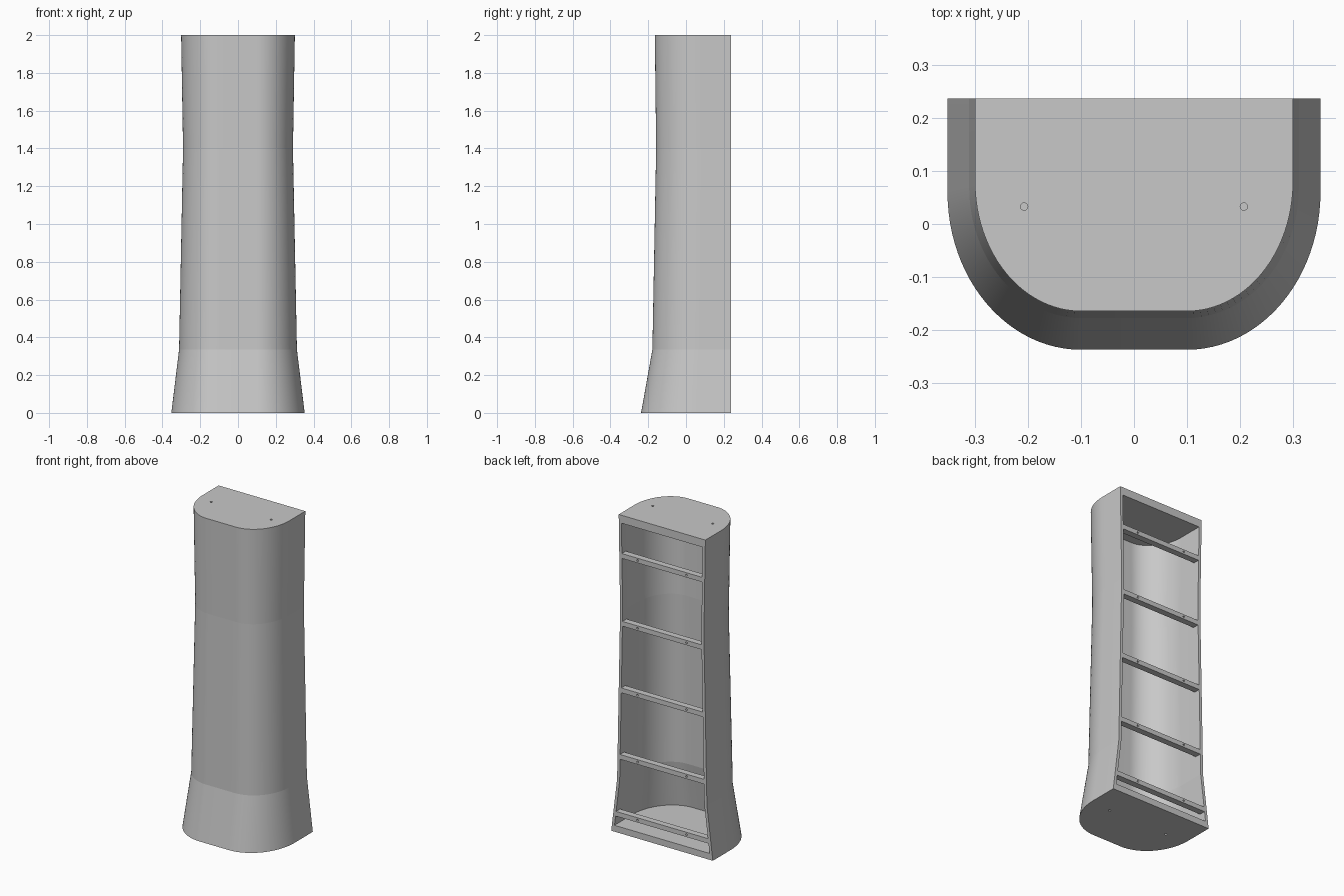
import bpy, bmesh, math
from mathutils import Matrix

cube = bpy.data.objects.get("Cube")
if cube:
    bpy.data.objects.remove(cube)

grey = bpy.data.materials.new("light grey")
grey.use_nodes = True
COLOR = (0.58, 0.58, 0.58, 1)
grey.diffuse_color = COLOR
grey.node_tree.nodes["Principled BSDF"].inputs["Base Color"].default_value = COLOR

BACK, WALL, SEGS = 0.238, 0.018, 24
FLOOR, CEILING = 0.04, 1.95
# height, half width, front y, y where the straight side starts
LEVELS = [(0, 0.353, -0.238, 0.06), (0.335, 0.312, -0.178, 0.07),
          (1.4, 0.291, -0.158, 0.08), (2, 0.301, -0.165, 0.08)]


def section(z):
    """Interpolated half width, front and side start at a height."""
    for a, b in zip(LEVELS, LEVELS[1:]):
        if z <= b[0]:
            t = (z - a[0]) / (b[0] - a[0])
            return [p + (q - p) * t for p, q in zip(a[1:], b[1:])]


def outline(z, inset):
    """Open U shape running from the right back corner to the left one."""
    half, front, side = section(z)
    flat = 0.1
    rx, ry = half - inset - flat, side - front - inset
    arc = []
    for i in range(SEGS + 1):
        a = math.pi / 2 * i / SEGS
        arc.append((flat + rx * math.cos(a), side - ry * math.sin(a)))
    half_u = [(half - inset, BACK)] + arc
    return [(-x, y, z) for x, y in half_u] + [(x, y, z) for x, y in reversed(half_u)]


def add_object(name, bm):
    bmesh.ops.recalc_face_normals(bm, faces=bm.faces)
    mesh = bpy.data.meshes.new(name)
    bm.to_mesh(mesh)
    bm.free()
    mesh.materials.append(grey)
    obj = bpy.data.objects.new(name, mesh)
    bpy.context.collection.objects.link(obj)
    return obj


def drill(obj, centres, radius, length, rotation=Matrix()):
    """Cut round screw holes and discard the cutter."""
    bm = bmesh.new()
    for c in centres:
        bmesh.ops.create_cone(bm, cap_ends=True, segments=16, radius1=radius, radius2=radius,
                              depth=length, matrix=Matrix.Translation(c) @ rotation)
    cutter = add_object("hole_cutter", bm)
    cutter.hide_render = True
    mod = obj.modifiers.new("holes", 'BOOLEAN')
    mod.operation, mod.solver, mod.object = 'DIFFERENCE', 'EXACT', cutter
    bpy.context.view_layer.objects.active = obj
    bpy.ops.object.modifier_apply(modifier=mod.name)
    bpy.data.objects.remove(cutter)


# Hollow housing: outer skin, inner skin, end plates and back rim
bm = bmesh.new()
mids = [lv[0] for lv in LEVELS[1:-1]]
outer = [[bm.verts.new(p) for p in outline(z, 0)] for z in [0] + mids + [2]]
inner = [[bm.verts.new(p) for p in outline(z, WALL)] for z in [FLOOR] + mids + [CEILING]]
for rings in (outer, inner):
    for low, high in zip(rings, rings[1:]):
        for i in range(len(low) - 1):
            bm.faces.new((low[i], low[i + 1], high[i + 1], high[i])).smooth = True
    bm.faces.new(rings[0])
    bm.faces.new(rings[-1])
for k in range(len(outer) - 1):
    for end in (0, -1):
        bm.faces.new((outer[k][end], outer[k + 1][end], inner[k + 1][end], inner[k][end]))
for k in (0, -1):
    bm.faces.new((outer[k][0], outer[k][-1], inner[k][-1], inner[k][0]))
for e in bm.edges:
    level = abs(e.verts[0].co.z - e.verts[1].co.z) < 1e-5
    e.smooth = not (level or e.calc_face_angle(0) > 0.5)
housing = add_object("housing", bm)
drill(housing, [(s * 0.208, 0.033, z) for s in (-1, 1) for z in (0, 2)], 0.007, 0.04)

# Cross rails with two screw holes each, flush with the open back
RAIL_H, RAIL_D = 0.03, 0.04
for n, top in enumerate((0.13, 0.495, 0.915, 1.335, 1.76)):
    half = section(top)[0] - WALL + 0.004
    z = top - RAIL_H / 2
    bm = bmesh.new()
    bmesh.ops.create_cube(bm, size=1, matrix=Matrix.Translation((0, BACK - RAIL_D / 2, z))
                          @ Matrix.Diagonal((2 * half, RAIL_D, RAIL_H, 1)))
    rail = add_object(f"cross_rail_{n + 1}", bm)
    drill(rail, [(s * 0.17, BACK, z) for s in (-1, 1)], 0.006, 0.03,
          Matrix.Rotation(math.pi / 2, 4, 'X'))
